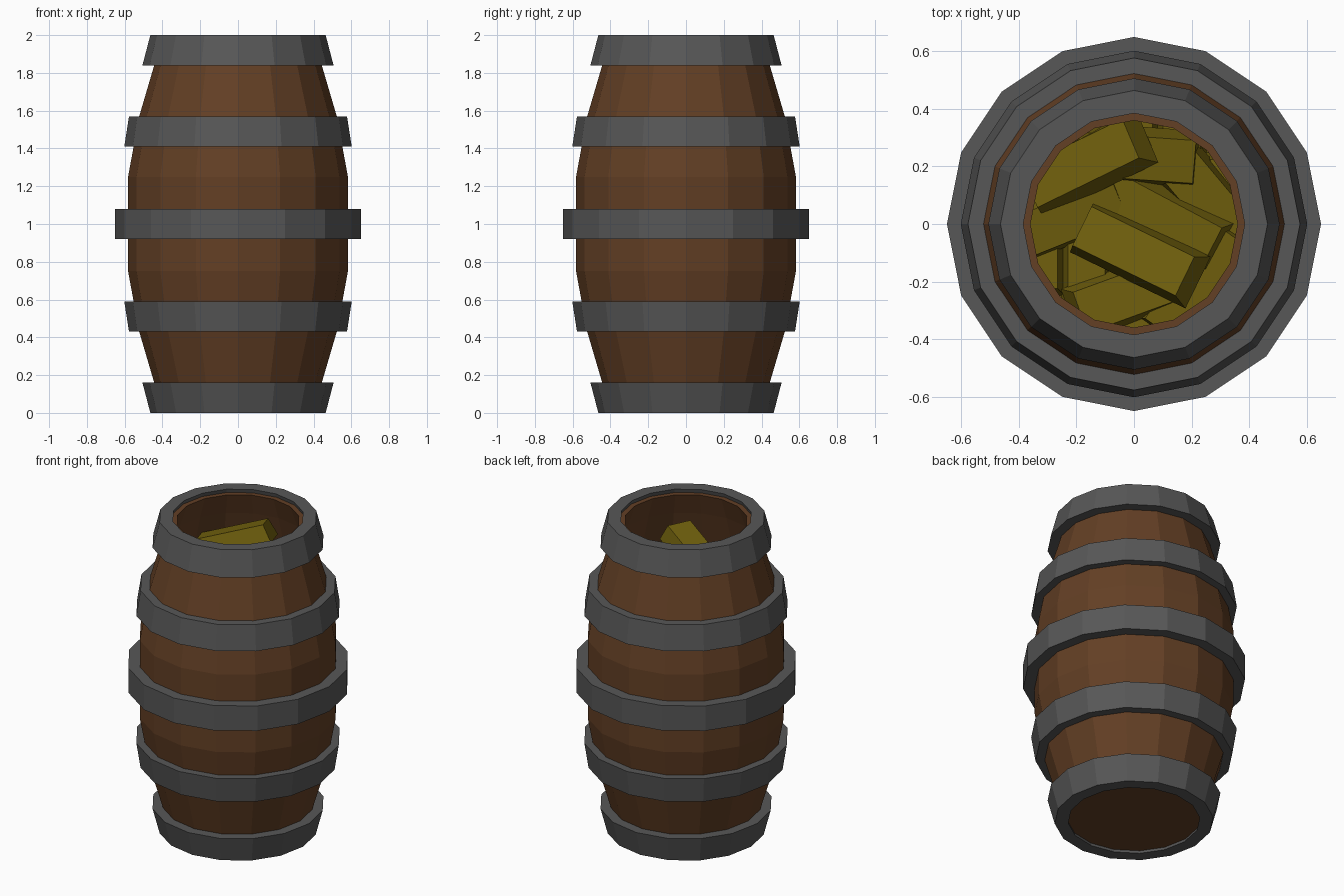
import bpy, bmesh, math
from mathutils import Matrix, Vector

if "Cube" in bpy.data.objects:
    bpy.data.objects.remove(bpy.data.objects["Cube"])

SIDES = 16


def material(name, rgb):
    m = bpy.data.materials.new(name)
    m.diffuse_color = (*rgb, 1)
    m.use_nodes = True
    m.node_tree.nodes["Principled BSDF"].inputs["Base Color"].default_value = m.diffuse_color
    return m


WOOD = material("brown wood", (0.125, 0.05, 0.018))
IRON = material("dark iron", (0.095, 0.095, 0.095))
GOLD = material("dull gold", (0.165, 0.118, 0.004))


def finish(bm, name, mat):
    bmesh.ops.recalc_face_normals(bm, faces=bm.faces)
    me = bpy.data.meshes.new(name)
    bm.to_mesh(me)
    bm.free()
    me.materials.append(mat)
    ob = bpy.data.objects.new(name, me)
    bpy.context.collection.objects.link(ob)
    return ob


def lathe(name, profile, mat, closed):
    """Revolve (radius, z) points; closed joins last to first, else ends are capped."""
    bm = bmesh.new()
    rings = []
    for r, z in profile:
        rings.append([bm.verts.new((r * math.cos(a), r * math.sin(a), z))
                      for a in (2 * math.pi * i / SIDES for i in range(SIDES))])
    pairs = list(zip(rings, rings[1:]))
    if closed:
        pairs.append((rings[-1], rings[0]))
    else:
        bm.faces.new(rings[0])
        bm.faces.new(rings[-1])
    for a, b in pairs:
        for i in range(SIDES):
            j = (i + 1) % SIDES
            bm.faces.new((a[i], a[j], b[j], b[i]))
    return finish(bm, name, mat)


# Hollow barrel body: outer staves up, over the rim, and down the inside
outer = [(0.395, 0.02), (0.445, 0.165), (0.523, 0.43), (0.582, 0.75),
         (0.582, 1.25), (0.523, 1.57), (0.445, 1.835), (0.395, 1.975)]
inner = [(0.36, 1.975), (0.41, 1.835), (0.49, 1.57), (0.545, 1.25),
         (0.545, 0.75), (0.49, 0.43), (0.37, 0.06)]
lathe("barrel_body", outer + inner, WOOD, False)

# Iron hoops: the lower ones mirror the upper ones
lathe("middle_hoop", [(0.65, 0.92), (0.65, 1.08), (0.575, 1.08), (0.575, 0.92)], IRON, True)
hoops = {
    "shoulder_hoop": [(0.602, 1.41), (0.577, 1.57), (0.518, 1.57), (0.545, 1.41)],
    "end_hoop": [(0.506, 1.84), (0.464, 2.0), (0.385, 2.0), (0.43, 1.84)],
}
for name, prof in hoops.items():
    lathe("upper_" + name, prof, IRON, True)
    lathe("lower_" + name, [(r, 2 - z) for r, z in prof], IRON, True)


def ingot(name, x, y, z, yaw, pitch=0, roll=0, length=0.46, width=0.2, height=0.11):
    """Tapered metal bar centred at x, y, z; positive pitch lifts its far end."""
    bm = bmesh.new()
    bmesh.ops.create_cube(bm, size=1)
    for v in bm.verts:
        inset = 0.05 if v.co.z > 0 else 0
        v.co = Vector((v.co.x * (length - inset), v.co.y * (width - inset), v.co.z * height))
    rot = (Matrix.Rotation(math.radians(yaw), 4, 'Z')
           @ Matrix.Rotation(math.radians(-pitch), 4, 'Y')
           @ Matrix.Rotation(math.radians(roll), 4, 'X'))
    bm.transform(Matrix.Translation((x, y, z)) @ rot)
    finish(bm, name, GOLD)


# Loose bars on top of the heap: x, y, z, yaw, pitch, roll
loose = [
    (-0.17, 0.21, 1.74, 26, 17, -10),
    (0.01, -0.10, 1.74, -26, 14, 0),
    (0.0, 0.235, 1.69, -4, -8, 5),
    (0.0, -0.24, 1.63, 20, -6, 0),
    (0.10, 0.02, 1.66, -28, 6, 8),
    (0.26, 0.08, 1.62, -50, -5, 0),
    (-0.24, 0.02, 1.63, 22, 4, 6),
    (0.22, -0.20, 1.62, 55, 5, 0),
]
for i, p in enumerate(loose):
    ingot(f"loose_ingot_{i + 1}", *p)

# Packed layers of bars below, alternating direction
for layer in range(2):
    for row in range(-2, 3):
        for end in (-1, 1):
            u, v = end * 0.2, row * 0.165
            if abs(row) == 2:
                u *= 0.5
                if end < 0:
                    continue
                u = 0
            a = math.radians(20 + 70 * layer)
            x, y = u * math.cos(a) - v * math.sin(a), u * math.sin(a) + v * math.cos(a)
            ingot(f"packed_ingot_{layer}_{row + 2}_{end + 1}", x, y, 1.45 + 0.1 * layer,
                  math.degrees(a), length=0.41 if abs(row) < 2 else 0.5, width=0.18)
